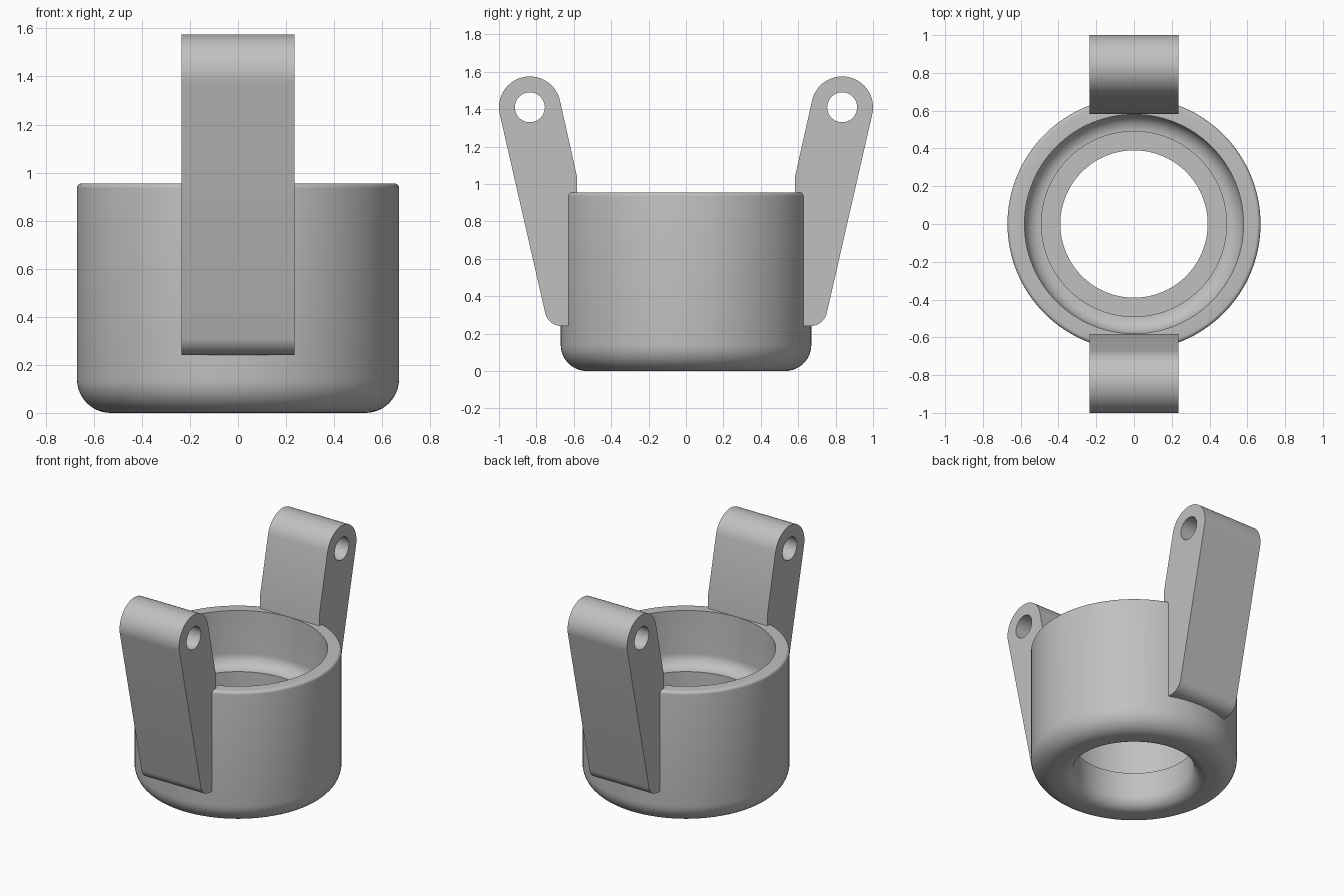
import bpy, bmesh
from math import cos, sin, radians, pi
from mathutils import Matrix

cube = bpy.data.objects.get("Cube")
if cube:
    bpy.data.objects.remove(cube, do_unlink=True)

grey = bpy.data.materials.new("plain_grey")
grey.use_nodes = True
colour = (0.53, 0.53, 0.53, 1)
grey.diffuse_color = colour
grey.node_tree.nodes["Principled BSDF"].inputs["Base Color"].default_value = colour


def arc(cx, cy, r, start, end, steps=12):
    """Points along a circular arc, angles in degrees."""
    angles = [radians(start + (end - start) * i / steps) for i in range(steps + 1)]
    return [(cx + r * cos(a), cy + r * sin(a)) for a in angles]


def add_object(name, mesh):
    obj = bpy.data.objects.new(name, mesh)
    bpy.context.collection.objects.link(obj)
    mesh.materials.clear()
    mesh.materials.append(grey)
    bpy.ops.object.select_all(action="DESELECT")
    obj.select_set(True)
    bpy.context.view_layer.objects.active = obj
    bpy.ops.object.shade_smooth_by_angle(angle=radians(30))
    return obj


def lathe(name, profile, segments=128):
    """Spin a closed (radius, height) profile around z."""
    bm = bmesh.new()
    rings = []
    for i in range(segments):
        a = 2 * pi * i / segments
        rings.append([bm.verts.new((r * cos(a), r * sin(a), z)) for r, z in profile])
    n = len(profile)
    for i, ring in enumerate(rings):
        after = rings[(i + 1) % segments]
        for j in range(n):
            k = (j + 1) % n
            bm.faces.new((ring[j], after[j], after[k], ring[k]))
    bmesh.ops.recalc_face_normals(bm, faces=bm.faces)
    mesh = bpy.data.meshes.new(name)
    bm.to_mesh(mesh)
    bm.free()
    return add_object(name, mesh)


# Cup: rounded base, rounded rim, stepped bore with a coved ledge
cup_profile = (
    arc(0.53, 0.14, 0.14, -90, 0)
    + arc(0.65, 0.935, 0.02, 0, 90, 5)
    + [(0.58, 0.955)]
    + arc(0.49, 0.65, 0.09, 0, -90)
    + [(0.49, 0.25), (0.39, 0.25)]
    + arc(0.48, 0.09, 0.09, 180, 270)
)
lathe("cup", cup_profile)

# Arms: leaning lugs with a round eye, extruded across x
arm_outline = (
    [(0.583, 0.24)]
    + arc(0.665, 0.33, 0.09, -90, -13, 10)
    + arc(0.835, 1.41, 0.165, -13, 167, 40)
    + [(0.583, 1.04)]
)
eye_outline = arc(0.835, 1.41, 0.08, 0, 360, 48)[:-1]


def make_arm(name, turn):
    curve = bpy.data.curves.new(name + "_outline", "CURVE")
    curve.dimensions = "2D"
    curve.fill_mode = "BOTH"
    curve.extrude = 0.235
    for outline in (arm_outline, eye_outline):
        spline = curve.splines.new("POLY")
        spline.points.add(len(outline) - 1)
        for point, (y, z) in zip(spline.points, outline):
            point.co = (y, z, 0, 1)
        spline.use_cyclic_u = True
    helper = bpy.data.objects.new(name + "_outline", curve)
    bpy.context.collection.objects.link(helper)
    graph = bpy.context.evaluated_depsgraph_get()
    mesh = bpy.data.meshes.new_from_object(helper.evaluated_get(graph))
    bpy.data.objects.remove(helper, do_unlink=True)
    mesh.name = name
    # Stand the outline up in the y-z plane, then turn it to its side
    upright = Matrix(((0, 0, 1, 0), (1, 0, 0, 0), (0, 1, 0, 0), (0, 0, 0, 1)))
    mesh.transform(Matrix.Rotation(turn, 4, "Z") @ upright)
    bm = bmesh.new()
    bm.from_mesh(mesh)
    bmesh.ops.remove_doubles(bm, verts=bm.verts, dist=0.0001)
    bmesh.ops.recalc_face_normals(bm, faces=bm.faces)
    bm.to_mesh(mesh)
    bm.free()
    return add_object(name, mesh)


make_arm("back_arm", 0)
make_arm("front_arm", pi)
